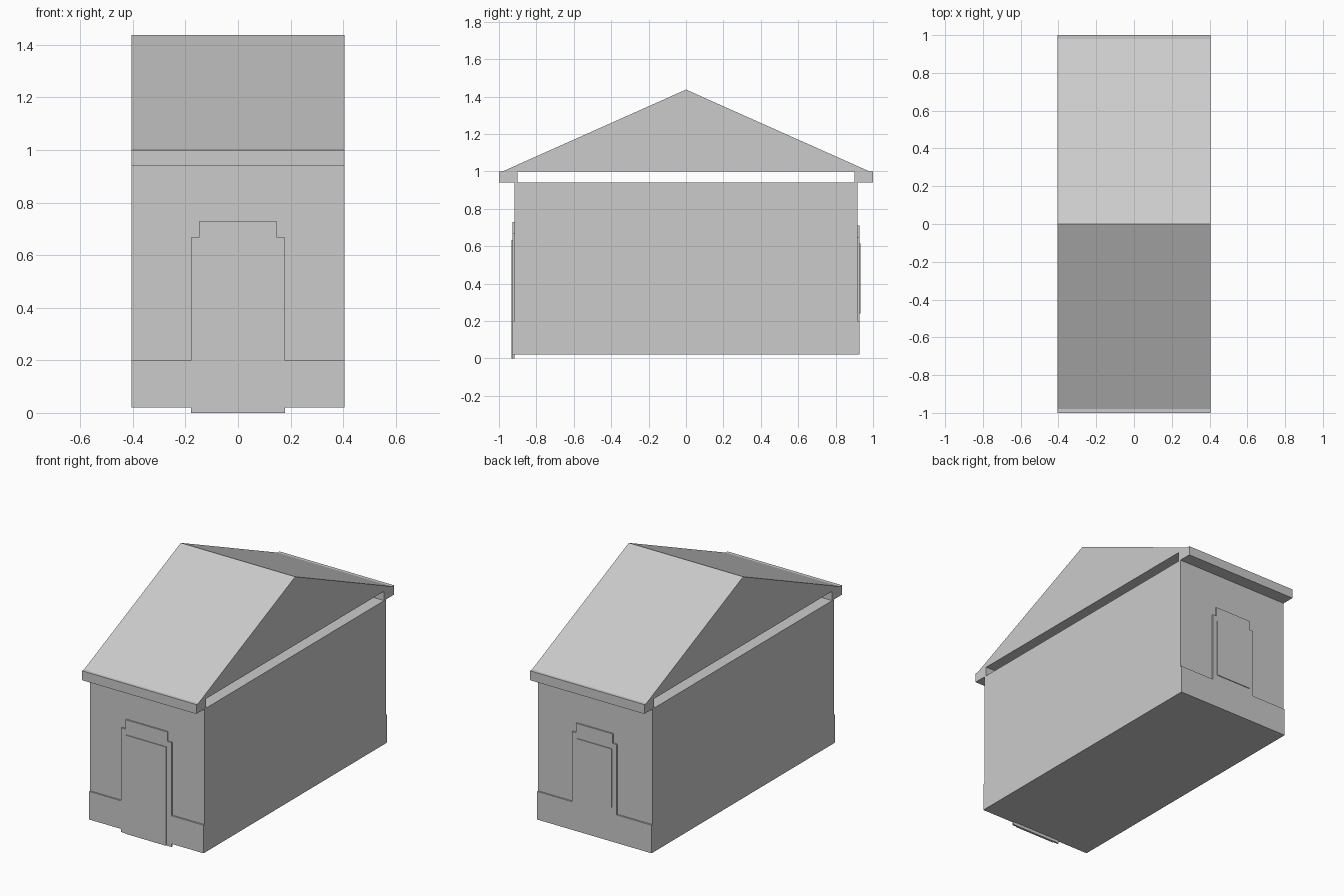
import bpy, bmesh

if "Cube" in bpy.data.objects:
    bpy.data.objects.remove(bpy.data.objects["Cube"])

grey = bpy.data.materials.new("plaster grey")
grey.diffuse_color = (0.6, 0.6, 0.6, 1)
grey.use_nodes = True
grey.node_tree.nodes["Principled BSDF"].inputs["Base Color"].default_value = grey.diffuse_color


def extrude(name, points, axis, lo, hi):
    """Extrude a flat outline along x (points are y,z) or y (points are x,z)."""
    def place(p, d):
        return (d, p[0], p[1]) if axis == 'x' else (p[0], d, p[1])
    bm = bmesh.new()
    a = [bm.verts.new(place(p, lo)) for p in points]
    b = [bm.verts.new(place(p, hi)) for p in points]
    bm.faces.new(a)
    bm.faces.new(b)
    n = len(points)
    for i in range(n):
        j = (i + 1) % n
        bm.faces.new((a[i], a[j], b[j], b[i]))
    bmesh.ops.recalc_face_normals(bm, faces=bm.faces)
    mesh = bpy.data.meshes.new(name)
    bm.to_mesh(mesh)
    bm.free()
    mesh.materials.append(grey)
    obj = bpy.data.objects.new(name, mesh)
    bpy.context.collection.objects.link(obj)
    return obj


def rect(a0, a1, z0, z1):
    return [(a0, z0), (a1, z0), (a1, z1), (a0, z1)]


def surround(w, cap_w, z0, shoulder, top):
    """Outline of a frame with a narrower raised head."""
    return [(-w, z0), (w, z0), (w, shoulder), (cap_w, shoulder),
            (cap_w, top), (-cap_w, top), (-cap_w, shoulder), (-w, shoulder)]


W = 0.405       # half width of the building
WALL = 0.917    # half length of the walls
TRIM = 0.927    # outer plane of plinths and frames
PANEL = 0.932   # outer plane of door and window panels

# Main body and gable roof
extrude("walls", rect(-WALL, WALL, 0.02, 0.94), 'x', -W, W)
extrude("gable_roof", [(-0.98, 1.0), (0.98, 1.0), (0, 1.437)], 'x', -W, W)

# Eave beams and plinths at both ends
for side, s in (("front", -1), ("back", 1)):
    extrude(side + "_eave", rect(s * 0.9, s * 1.0, 0.94, 1.0), 'x', -W, W)
    extrude(side + "_plinth", rect(s * WALL, s * TRIM, 0.02, 0.2), 'x', -W, W)

# Front door with its surround, reaching the ground
extrude("door_frame", surround(0.178, 0.148, 0, 0.668, 0.728), 'y', -TRIM, -WALL)
extrude("door", rect(-0.143, 0.143, 0, 0.632), 'y', -PANEL, -TRIM)

# Back window standing on the plinth
extrude("window_frame", surround(0.158, 0.13, 0.2, 0.65, 0.71), 'y', WALL, TRIM)
extrude("window", rect(-0.125, 0.125, 0.24, 0.615), 'y', TRIM, PANEL)
